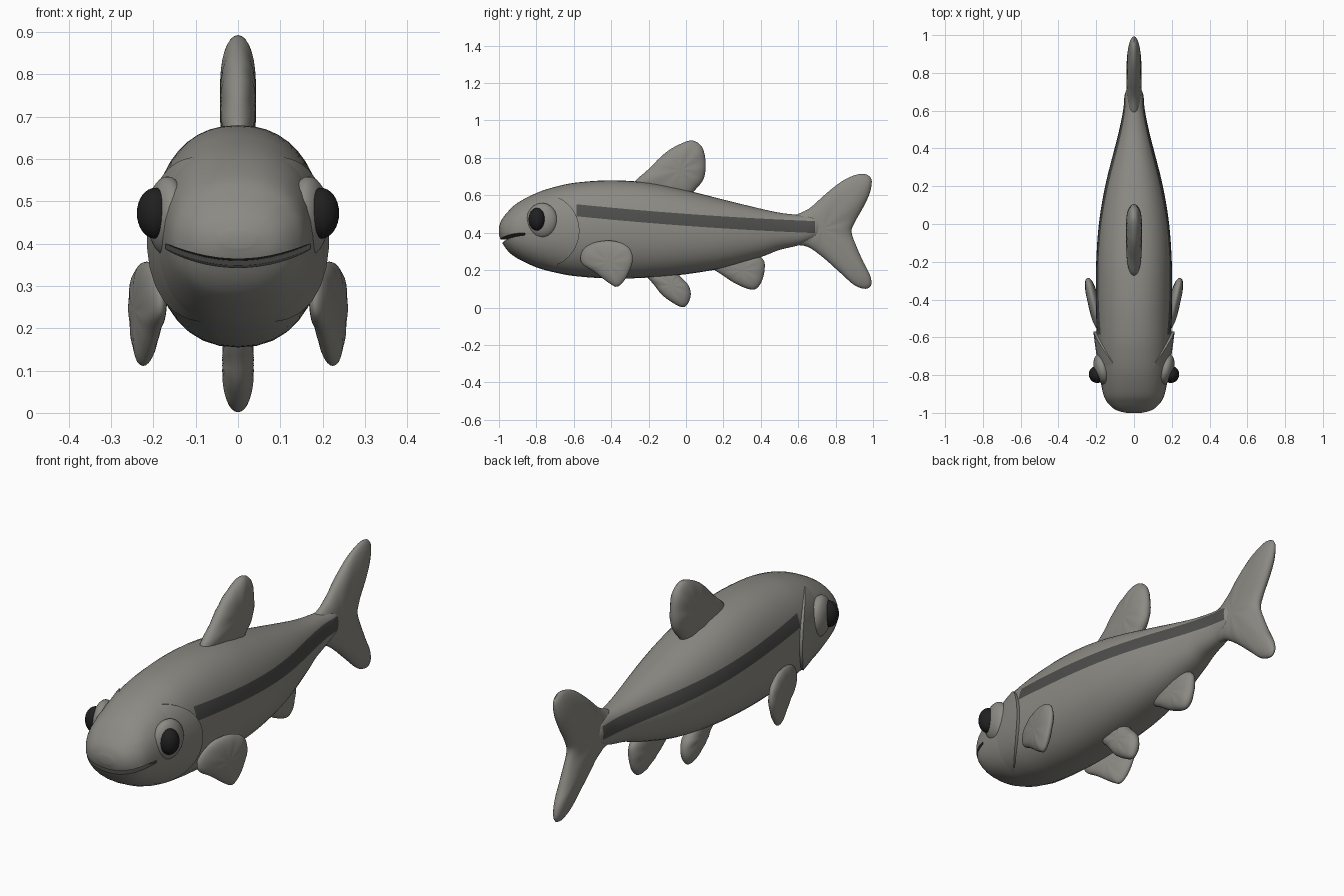
import bpy
import bmesh
from math import pi, sin, cos, asin, sqrt, atan2, radians
from mathutils import Vector, Matrix

if "Cube" in bpy.data.objects:
    bpy.data.objects.remove(bpy.data.objects["Cube"])


def material(name, r, g, b):
    mat = bpy.data.materials.new(name)
    mat.use_nodes = True
    mat.diffuse_color = (r, g, b, 1)
    bsdf = mat.node_tree.nodes["Principled BSDF"]
    bsdf.inputs["Base Color"].default_value = (r, g, b, 1)
    bsdf.inputs["Roughness"].default_value = 0.6
    return mat


skin_grey = material("skin grey", 0.26, 0.255, 0.23)
stripe_grey = material("stripe dark grey", 0.075, 0.075, 0.073)
mouth_dark = material("mouth dark", 0.05, 0.05, 0.048)
eye_black = material("eye black", 0.014, 0.014, 0.014)


def finish(name, bm, mats):
    bmesh.ops.recalc_face_normals(bm, faces=bm.faces)
    mesh = bpy.data.meshes.new(name)
    bm.to_mesh(mesh)
    bm.free()
    obj = bpy.data.objects.new(name, mesh)
    bpy.context.scene.collection.objects.link(obj)
    for mat in mats:
        mesh.materials.append(mat)
    return obj


def smooth(obj, degrees=40):
    obj.data.shade_smooth()
    obj.data.set_sharp_from_angle(angle=radians(degrees))


def loft(name, rings, mats, rule=lambda c, i: 0):
    """Join equal rings of points with quads and cap both ends."""
    bm = bmesh.new()
    loops = [[bm.verts.new(p) for p in ring] for ring in rings]
    n = len(loops[0])
    for a, b in zip(loops, loops[1:]):
        for i in range(n):
            j = (i + 1) % n
            face = bm.faces.new((a[i], a[j], b[j], b[i]))
            face.material_index = rule(face.calc_center_median(), i)
    for cap in (loops[0], loops[-1]):
        bm.faces.new(cap).material_index = rule(Vector((0, 9, 0)), 0)
    return finish(name, bm, mats)


def spline(points, steps, closed):
    """Sample a smooth curve through the points."""
    pts = [Vector(p) for p in points]
    n = len(pts)
    get = (lambda i: pts[i % n]) if closed else (lambda i: pts[max(0, min(n - 1, i))])
    out = []
    for i in range(n if closed else n - 1):
        a, b, c, d = (get(i + k) for k in (-1, 0, 1, 2))
        for s in range(steps):
            t = s / steps
            out.append(b + (c - a) * (t / 2) + (a * 2 - b * 5 + c * 4 - d) * (t * t / 2)
                       + (b * 3 - a - c * 3 + d) * (t ** 3 / 2))
    return out if closed else out + [pts[-1]]


def boolean(obj, cutter, operation):
    cutter.hide_render = True
    mod = obj.modifiers.new("cut", "BOOLEAN")
    mod.object, mod.operation, mod.solver = cutter, operation, "EXACT"
    graph = bpy.context.evaluated_depsgraph_get()
    mesh = bpy.data.meshes.new_from_object(obj.evaluated_get(graph))
    obj.modifiers.clear()
    obj.data = mesh
    bpy.data.objects.remove(cutter)


# Body profile: y, top, bottom, half width
profile = [(-1, .43, .39, .04), (-.985, .47, .35, .095), (-.95, .515, .3, .137),
           (-.9, .56, .262, .163), (-.8, .612, .215, .182), (-.7, .645, .187, .193),
           (-.585, .668, .167, .199), (-.4, .68, .155, .202), (-.2, .667, .16, .2),
           (0, .627, .178, .186), (.2, .577, .212, .153), (.4, .528, .27, .103),
           (.5, .507, .308, .078), (.6, .495, .332, .058), (.69, .49, .365, .048),
           (.74, .46, .39, .02)]
sections = spline(profile, 6, False)
UPPER, BAND, LOWER = 8, 2, 10
POWER = 2.25


def body_ring(section, grow=0.0):
    y, top, bottom, half = section
    mid, height = (top + bottom) / 2, (top - bottom) / 2 + grow
    # The band edges follow the side stripe
    t = max(0, min(1, (y + .585) / 1.275))
    line = .52 - .13 * t + .04 * t * t
    hi, lo = (asin(max(-.6, min(.75, (line + d - mid) / height))) for d in (.032, -.032))
    hi = max(hi, lo + .1)
    angles = [pi / 2 + (hi - pi / 2) * i / UPPER for i in range(UPPER)]
    angles += [hi + (lo - hi) * i / BAND for i in range(BAND)]
    angles += [lo + (-pi / 2 - lo) * i / LOWER for i in range(LOWER + 1)]
    right = [Vector(((half + grow) * max(0, 1 - abs(sin(a)) ** POWER) ** (1 / POWER),
                     y, mid + height * sin(a))) for a in angles]
    left = [Vector((-p.x, p.y, p.z)) for p in right[-2:0:-1]]
    return right + left


total = 2 * (UPPER + BAND + LOWER)


def stripe_rule(centre, i):
    in_band = UPPER <= min(i, total - 1 - i) < UPPER + BAND
    return 1 if in_band and -.585 < centre.y < .69 else 0


body = loft("body", [body_ring(s) for s in sections],
            [skin_grey, stripe_grey, mouth_dark], stripe_rule)

# Smiling mouth slot
slot = []
for k in range(-12, 13):
    x = k * .025
    z = .354 + 1.35 * x * x
    slot.append([(x, -1.1, z - .015), (x, -.86, z - .006),
                 (x, -.86, z + .006), (x, -1.1, z + .013)])
cutter = loft("mouth_cutter", slot, [skin_grey, stripe_grey, mouth_dark], lambda c, i: 2)
boolean(body, cutter, "DIFFERENCE")
smooth(body)

# Gill covers: a slightly swollen shell of the head with a round rear edge
shell = [body_ring(s, (s[0] + .75) * .09) for s in sections if -.86 < s[0] < -.5]
gills = loft("gill_covers", shell, [skin_grey])
disc = [[(x, -.76 + .19 * cos(a * pi / 32), .41 + .195 * sin(a * pi / 32))
         for a in range(64)] for x in (-.4, .4)]
boolean(gills, loft("gill_cutter", disc, [skin_grey]), "INTERSECT")
smooth(gills)


def fin(name, outline, thick, place, centre=None):
    """Pillow-shaped fin from a (y, z) outline, with faint rays."""
    edge = spline(outline, 4, True)
    mid = Vector(centre) if centre else sum(edge, Vector((0, 0))) / len(edge)
    rings = []
    for k in range(-9, 10):
        s = max(.03, cos(k * pi / 18))
        depth = thick * sqrt(max(0, 1 - s ** 3)) * (1 if k > 0 else -1)
        ring = []
        for p in edge:
            d = p - mid
            ray = 1 + .06 * s * cos(9 * atan2(d.y, d.x))
            q = mid + d * s
            ring.append(place(q.x, q.y, depth * ray if k else 0))
        rings.append(ring)
    smooth(loft(name, rings, [skin_grey]), 60)


def upright(y, z, w):
    return Vector((w, y, z))


# Fins on the centre line
fin("dorsal_fin", [(-.28, .65), (-.2, .74), (-.1, .835), (0, .887), (.05, .888),
                   (.09, .85), (.105, .77), (.095, .69), (.05, .63), (0, .59), (-.14, .58)],
    .042, upright)
fin("tail_fin", [(.56, .47), (.66, .53), (.75, .61), (.85, .685), (.94, .715),
                 (.99, .69), (.985, .62), (.95, .54), (.905, .46), (.885, .405),
                 (.91, .33), (.95, .24), (.985, .17), (.99, .12), (.96, .1),
                 (.9, .12), (.82, .19), (.73, .27), (.65, .325), (.56, .35)],
    .04, upright, (.73, .42))
fin("pelvic_fin", [(-.22, .19), (-.17, .12), (-.12, .06), (-.04, .008), (0, .008),
                   (.025, .06), (.015, .115), (-.03, .165), (-.07, .21), (-.15, .23)],
    .037, upright)
fin("anal_fin", [(.13, .23), (.2, .17), (.28, .12), (.36, .095), (.4, .13),
                 (.42, .2), (.41, .26), (.33, .3), (.22, .3)],
    .036, upright)


def ball(name, location, radii, turn, mat):
    bm = bmesh.new()
    bmesh.ops.create_uvsphere(bm, u_segments=32, v_segments=16, radius=1)
    bmesh.ops.transform(bm, verts=bm.verts, matrix=Matrix.Translation(location)
                        @ Matrix.Rotation(turn, 4, "Z") @ Matrix.Diagonal((*radii, 1)))
    smooth(finish(name, bm, [mat]))


# Paired fins and eyes
for side, word in ((1, "left"), (-1, "right")):
    fin(word + "_pectoral_fin",
        [(-.56, .24), (-.55, .31), (-.48, .35), (-.38, .355), (-.305, .32),
         (-.285, .25), (-.32, .16), (-.365, .112), (-.41, .13), (-.49, .19)],
        .03, lambda y, z, w: Vector((side * (.192 + .22 * (y + .52) + w), y, z)))
    ball(word + "_eye_socket", (side * .167, -.77, .465), (.045, .085, .094),
         -side * .25, skin_grey)
    ball(word + "_eye", (side * .196, -.797, .472), (.043, .045, .06),
         -side * .3, eye_black)
